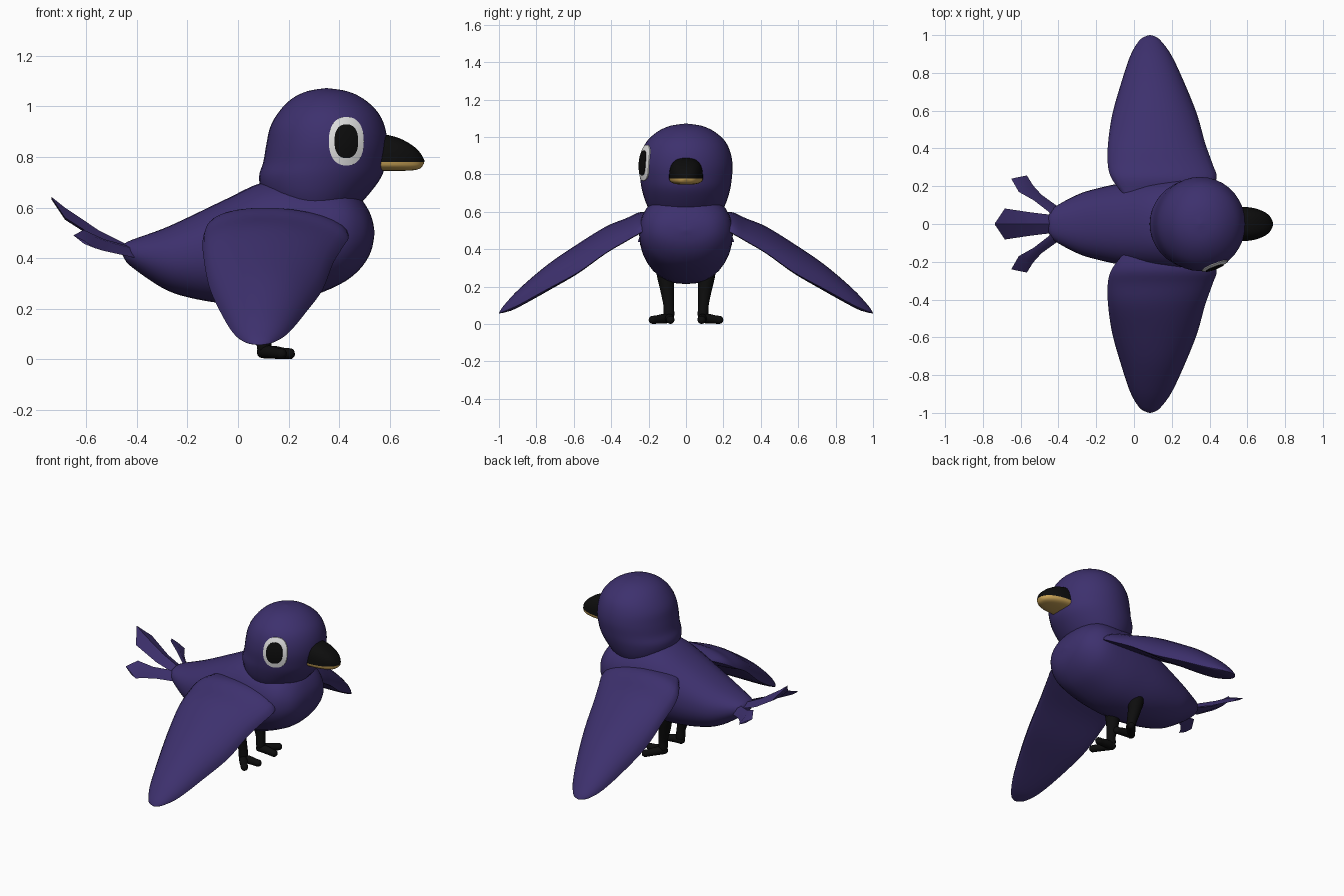
import bpy, bmesh, math
from mathutils import Vector

if "Cube" in bpy.data.objects:
    bpy.data.objects.remove(bpy.data.objects["Cube"])


def material(name, rgb):
    m = bpy.data.materials.new(name)
    m.diffuse_color = (*rgb, 1)
    m.use_nodes = True
    m.node_tree.nodes["Principled BSDF"].inputs["Base Color"].default_value = m.diffuse_color
    return m


PURPLE = material("plumage purple", (0.047, 0.030, 0.155))
BLACK = material("soft black", (0.004, 0.004, 0.004))
GOLD = material("beak gold", (0.56, 0.35, 0.09))
WHITE = material("eye white", (0.78, 0.78, 0.78))


def catmull(a, b, c, d, t):
    return 0.5 * (2*b + (c - a)*t + (2*a - 5*b + 4*c - d)*t*t + (3*b - a - 3*c + d)*t**3)


def refine(rows, n=4):
    """Smoothly insert extra rows between the given ones."""
    out = []
    for i in range(len(rows) - 1):
        p = [rows[max(0, min(len(rows) - 1, i + k))] for k in (-1, 0, 1, 2)]
        for s in range(n):
            out.append([catmull(*v, s / n) for v in zip(*p)])
    return out + [list(rows[-1])]


def loft(name, rings, mat):
    """Skin closed rings of equal length and cap both ends."""
    bm = bmesh.new()
    vs = [[bm.verts.new(p) for p in ring] for ring in rings]
    n = len(rings[0])
    for a, b in zip(vs, vs[1:]):
        for i in range(n):
            j = (i + 1) % n
            bm.faces.new((a[i], a[j], b[j], b[i]))
    bm.faces.new(vs[0][::-1])
    bm.faces.new(vs[-1])
    bmesh.ops.remove_doubles(bm, verts=bm.verts, dist=0.0004)
    bmesh.ops.recalc_face_normals(bm, faces=bm.faces)
    me = bpy.data.meshes.new(name)
    bm.to_mesh(me)
    bm.free()
    me.materials.append(mat)
    ob = bpy.data.objects.new(name, me)
    bpy.context.collection.objects.link(ob)
    return ob


def angles(n):
    return [2 * math.pi * i / n for i in range(n)]


def sp(v, e):
    return math.copysign(abs(v) ** e, v)


# Body: rings along x as (x, bottom, top, half width)
body_rows = [(-0.462, .43, .432, .002), (-.45, .40, .455, .05), (-.42, .365, .472, .09),
             (-.3, .283, .515, .155), (-.2, .246, .56, .187), (-.05, .22, .632, .22),
             (.1, .215, .70, .24), (.25, .237, .712, .25), (.4, .295, .69, .245),
             (.48, .355, .64, .20), (.525, .425, .57, .125), (.54, .50, .502, .002)]
rings = []
for x, zb, zt, hy in refine(body_rows):
    rings.append([(x, hy * sp(math.cos(a), .88),
                   (zb + zt) / 2 + (zt - zb) / 2 * sp(math.sin(a), .88 if math.sin(a) > 0 else 1))
                  for a in angles(32)])
loft("body", rings, PURPLE)

# Head and neck: rings along z as (z, back x, front x, half width)
head_rows = refine([(.58, .15, .45, .18), (.65, .10, .515, .215), (.72, .083, .566, .236),
                    (.78, .10, .583, .245), (.85, .112, .59, .249), (.92, .128, .58, .237),
                    (.98, .163, .55, .207), (1.03, .213, .495, .15), (1.06, .275, .43, .083),
                    (1.072, .349, .351, .001)])
loft("head", [[((a + b) / 2 + (b - a) / 2 * math.cos(t), hy * math.sin(t), z)
               for t in angles(36)] for z, a, b, hy in head_rows], PURPLE)


def head_side(x, z):
    """Depth of the head surface at a side point."""
    for r, s in zip(head_rows, head_rows[1:]):
        if r[0] <= z <= s[0]:
            f = (z - r[0]) / (s[0] - r[0])
            _, a, b, hy = [u + (v - u) * f for u, v in zip(r, s)]
            return hy * math.sqrt(max(0, 1 - ((x - (a + b) / 2) / ((b - a) / 2)) ** 2))
    return 0


# Eye: thin plates that follow the head on one side
def eye_plate(name, rx, rz, lift, mat):
    rings = []
    for k in (.001, .25, .5, .75, 1, 1.001):
        ring = []
        for t in angles(32):
            x = .428 + rx * k * sp(math.cos(t), .85)
            z = .862 + rz * k * sp(math.sin(t), .85)
            ring.append((x, -head_side(x, z) - (lift if k <= 1 else -.002), z))
        rings.append(ring)
    return loft(name, rings, mat)


eye_plate("eye_ring", .069, .096, .004, WHITE)
eye_plate("pupil", .047, .067, .007, BLACK)


# Beak: half domes along x as (x, half width, height)
def beak(name, rows, z0, up, mat):
    rings = []
    for x, w, h in refine(rows):
        arc = [math.pi * i / 16 for i in range(17)]
        rings.append([(x, w * sp(math.cos(t), .75), z0 + up * h * sp(math.sin(t), .75))
                      for t in arc])
    return loft(name, rings, mat)


beak("upper_beak", [(.54, .09, .115), (.59, .09, .108), (.64, .083, .094), (.69, .064, .066),
                    (.72, .04, .037), (.737, .006, .006)], .779, 1, BLACK)
beak("lower_beak", [(.54, .09, .034), (.59, .09, .034), (.64, .083, .034), (.69, .064, .032),
                    (.72, .04, .024), (.735, .006, .005)], .779, -1, GOLD)

# Wings: rings along y as (y, rear x, front x, rear z, front z, upper bulge)
wing_rows = [(.15, -.05, .38, .57, .54, .03), (.24, -.118, .437, .525, .49, .09),
             (.32, -.139, .415, .475, .445, .105), (.43, -.137, .376, .41, .38, .125),
             (.58, -.115, .334, .29, .275, .145), (.74, -.07, .27, .188, .188, .13),
             (.89, -.02, .20, .105, .105, .085), (.97, .027, .142, .069, .069, .035),
             (.993, .06, .11, .06, .06, .012), (1.0, .084, .086, .057, .057, .001)]
# Tail feathers: (left edge, right edge, ridge height)
mid_tail = [((-.41, .045, .42), (-.41, -.045, .42), .02), ((-.55, .062, .475), (-.55, -.062, .475), .035),
            ((-.684, .082, .56), (-.684, -.082, .56), .04), ((-.737, .003, .64), (-.737, -.003, .64), .002)]
side_tail = [((-.42, .04, .445), (-.40, .09, .40), .015), ((-.53, .125, .475), (-.49, .155, .42), .015),
             ((-.61, .17, .512), (-.535, .205, .43), .015), ((-.65, .24, .49), (-.567, .257, .44), .004)]


def feather(name, rows, s=1):
    rings = []
    for l, r, h in rows:
        l, r = Vector((l[0], l[1] * s, l[2])), Vector((r[0], r[1] * s, r[2]))
        c, up = (l + r) / 2, Vector((0, 0, 1))
        rings.append([l, c + up * h, r, c - up * .008])
    return loft(name, rings, PURPLE)


# Limbs: round tubes through (x, y, z, radius)
def tube(name, pts, s):
    pts = refine(pts, 3)
    rings = []
    for i, p in enumerate(pts):
        c = Vector((p[0], p[1] * s, p[2]))
        a, b = pts[max(0, i - 1)], pts[min(len(pts) - 1, i + 1)]
        d = Vector((b[0] - a[0], (b[1] - a[1]) * s, b[2] - a[2])).normalized()
        u = d.orthogonal().normalized()
        v = d.cross(u)
        rings.append([c + (u * math.cos(t) + v * math.sin(t)) * max(p[3], .0005) for t in angles(14)])
    return loft(name, rings, BLACK)


feather("tail_feather_middle", mid_tail)
for s, side in ((-1, "right"), (1, "left")):
    rings = []
    for y, xr, xf, zr, zf, h in refine(wing_rows):
        ring = []
        for t in angles(28):
            k = math.cos(t)
            z = (zr + zf) / 2 + k * (zf - zr) / 2
            z += math.sin(t) * (h if math.sin(t) > 0 else .012 * min(1, h / .06))
            ring.append(((xr + xf) / 2 + k * (xf - xr) / 2, y * s, z))
        rings.append(ring)
    loft("wing_" + side, rings, PURPLE)
    feather("tail_feather_" + side, side_tail, s)
    tube("leg_" + side, [(.07, .115, .33, .05), (.075, .11, .26, .046), (.085, .10, .18, .037),
                         (.10, .093, .10, .028), (.103, .091, .05, .029), (.103, .091, .02, .02),
                         (.103, .091, .004, .002)], s)
    for toe, tx, ty in (("inner", .225, .082), ("outer", .185, .195)):
        dx, dy = tx - .1, ty - .09
        tube(f"{toe}_toe_{side}", [(.1 + dx * f, .09 + dy * f, z, r) for f, z, r in
                                   ((-.2, .03, .001), (-.1, .029, .022), (.3, .029, .025), (.65, .024, .022),
                                    (.88, .022, .021), (.97, .021, .012), (1, .021, .001))], s)

# Smooth shading with crisp edges kept
for ob in bpy.context.collection.objects:
    ob.select_set(True)
    bpy.context.view_layer.objects.active = ob
bpy.ops.object.shade_smooth_by_angle(angle=math.radians(40))
